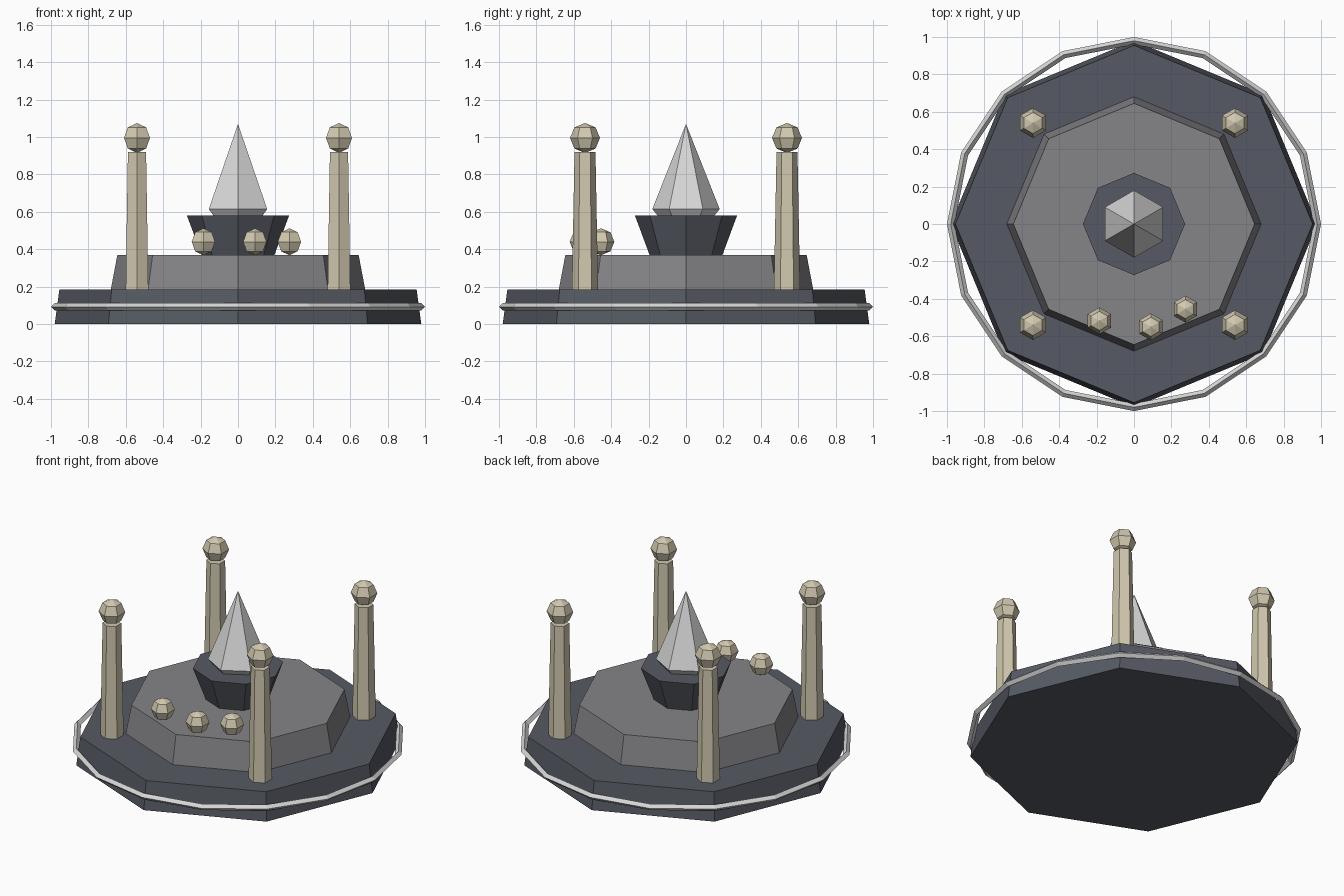
import bpy, bmesh, math

if "Cube" in bpy.data.objects:
    bpy.data.objects.remove(bpy.data.objects["Cube"])


def material(name, rgb):
    m = bpy.data.materials.new(name)
    m.diffuse_color = (*rgb, 1)
    m.use_nodes = True
    m.node_tree.nodes["Principled BSDF"].inputs["Base Color"].default_value = m.diffuse_color
    return m


DARK = material("dark slate", (0.093, 0.102, 0.125))
GREY = material("mid grey stone", (0.235, 0.235, 0.25))
PALE = material("pale grey", (0.68, 0.68, 0.68))
TAN = material("bone", (0.64, 0.58, 0.43))


def lathe(name, profile, sides, mat, at=(0, 0, 0)):
    """Flat-faced solid from (radius, z) points, bottom to top, corner facing -y."""
    bm = bmesh.new()
    rings = []
    for r, z in profile:
        n = sides if r > 0 else 1
        ring = []
        for i in range(n):
            a = -math.pi / 2 + 2 * math.pi * i / sides
            ring.append(bm.verts.new((r * math.cos(a), r * math.sin(a), z)))
        rings.append(ring)
    for lo, hi in zip(rings, rings[1:]):
        for i in range(sides):
            j = (i + 1) % sides
            quad = [lo[i % len(lo)], lo[j % len(lo)], hi[j % len(hi)], hi[i % len(hi)]]
            bm.faces.new(list(dict.fromkeys(quad)))
    for ring in (rings[0], rings[-1]):
        if len(ring) > 1:
            bm.faces.new(ring)
    bmesh.ops.recalc_face_normals(bm, faces=bm.faces)
    me = bpy.data.meshes.new(name)
    bm.to_mesh(me)
    bm.free()
    me.materials.append(mat)
    ob = bpy.data.objects.new(name, me)
    ob.location = at
    bpy.context.collection.objects.link(ob)
    return ob


def ball(name, r, at):
    k = r * math.sqrt(0.5)
    return lathe(name, [(0, -r), (k, -k), (r, 0), (k, k), (0, r)], 6, TAN, at)


# Stepped octagonal base
lathe("base_tier", [(0.98, 0), (0.955, 0.185)], 8, DARK)
lathe("upper_tier", [(0.68, 0.185), (0.645, 0.37)], 8, GREY)

# Thin ring around the base
bpy.ops.mesh.primitive_torus_add(major_segments=16, minor_segments=4,
                                 major_radius=0.98, minor_radius=0.02,
                                 location=(0, 0, 0.092))
ring = bpy.context.object
ring.name = "base_ring"
ring.data.materials.append(PALE)

# Flared pedestal and crystal
lathe("pedestal", [(0.195, 0.37), (0.273, 0.58)], 8, DARK)
lathe("crystal", [(0, 0.39), (0.18, 0.615), (0, 1.07)], 6, PALE)

# Four corner pillars with knobs
for sx in (-1, 1):
    for sy in (-1, 1):
        x, y = 0.54 * sx, 0.54 * sy
        lathe("pillar", [(0.07, 0.185), (0.056, 0.92)], 6, TAN, (x, y, 0))
        ball("pillar_knob", 0.08, (x, y, 0.995))

# Loose offering balls at the front
for x, y in ((-0.185, -0.518), (0.09, -0.55), (0.275, -0.455)):
    ball("offering_ball", 0.072, (x, y, 0.44))
